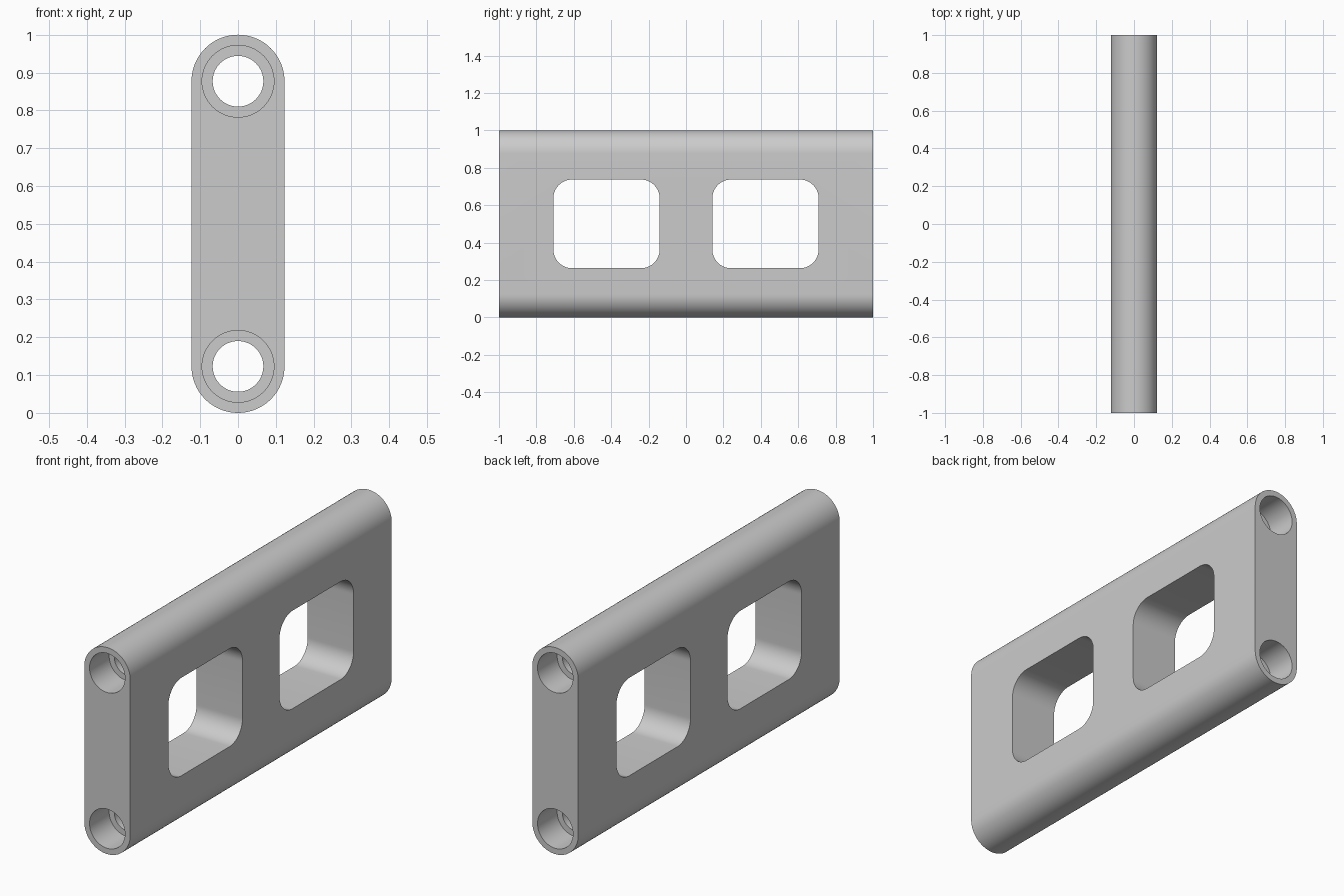
import bpy
import bmesh
from math import sin, cos, pi, radians
from mathutils import Matrix, Vector

default = bpy.data.objects.get("Cube")
if default:
    bpy.data.objects.remove(default, do_unlink=True)

WIDTH, HEIGHT, LENGTH = 0.246, 1.0, 2.0
RADIUS = WIDTH / 2
BORE, RECESS, RECESS_DEPTH = 0.067, 0.095, 0.15
SEGMENTS = 16  # per quarter turn

metal = bpy.data.materials.new("plain grey")
metal.use_nodes = True
grey = (0.6, 0.6, 0.6, 1)
metal.diffuse_color = grey
metal.node_tree.nodes["Principled BSDF"].inputs["Base Color"].default_value = grey


def rounded_outline(w, h, r):
    """Rounded rectangle; a circle or a slot when r is half a side."""
    points = []
    for quarter, (sx, sz) in enumerate([(1, 1), (-1, 1), (-1, -1), (1, -1)]):
        for i in range(SEGMENTS + 1):
            a = (quarter + i / SEGMENTS) * pi / 2
            points.append(Vector((sx * (w / 2 - r) + r * cos(a), 0,
                                  sz * (h / 2 - r) + r * sin(a))))
    return points


def prism(name, outline, depth, centre, turn=0):
    """Extrude an upright outline along y, then turn it about z."""
    bm = bmesh.new()
    face = bm.faces.new([bm.verts.new(p - Vector((0, depth / 2, 0))) for p in outline])
    extruded = bmesh.ops.extrude_face_region(bm, geom=[face], use_keep_orig=True)
    moved = [v for v in extruded["geom"] if isinstance(v, bmesh.types.BMVert)]
    bmesh.ops.translate(bm, verts=moved, vec=(0, depth, 0))
    bmesh.ops.remove_doubles(bm, verts=bm.verts, dist=1e-5)
    bmesh.ops.recalc_face_normals(bm, faces=bm.faces)
    bm.transform(Matrix.Translation(centre) @ Matrix.Rotation(turn, 4, "Z"))
    mesh = bpy.data.meshes.new(name)
    bm.to_mesh(mesh)
    bm.free()
    mesh.materials.append(metal)
    obj = bpy.data.objects.new(name, mesh)
    bpy.context.collection.objects.link(obj)
    return obj


def cut(target, cutter):
    cutter.hide_render = True
    mod = target.modifiers.new("cut", "BOOLEAN")
    mod.operation, mod.solver, mod.object = "DIFFERENCE", "EXACT", cutter
    bpy.context.view_layer.objects.active = target
    bpy.ops.object.modifier_apply(modifier=mod.name)
    bpy.data.objects.remove(cutter, do_unlink=True)


# Plate with fully rounded top and bottom edges
plate = prism("plate", rounded_outline(WIDTH, HEIGHT, RADIUS), LENGTH, (0, 0, HEIGHT / 2))

# Two rounded windows through the sides
for side in (-1, 1):
    cut(plate, prism("window_cutter", rounded_outline(0.568, 0.474, 0.1), 1,
                     (0, side * 0.425, HEIGHT / 2), pi / 2))

# Long bores with a wider recess at each end
for z in (RADIUS, HEIGHT - RADIUS):
    cut(plate, prism("bore_cutter", rounded_outline(2 * BORE, 2 * BORE, BORE),
                     LENGTH + 1, (0, 0, z)))
    for end in (-1, 1):
        cut(plate, prism("recess_cutter", rounded_outline(2 * RECESS, 2 * RECESS, RECESS),
                         2 * RECESS_DEPTH, (0, end * LENGTH / 2, z)))

bpy.ops.object.select_all(action="DESELECT")
plate.select_set(True)
bpy.context.view_layer.objects.active = plate
bpy.ops.object.shade_smooth_by_angle(angle=radians(30))
